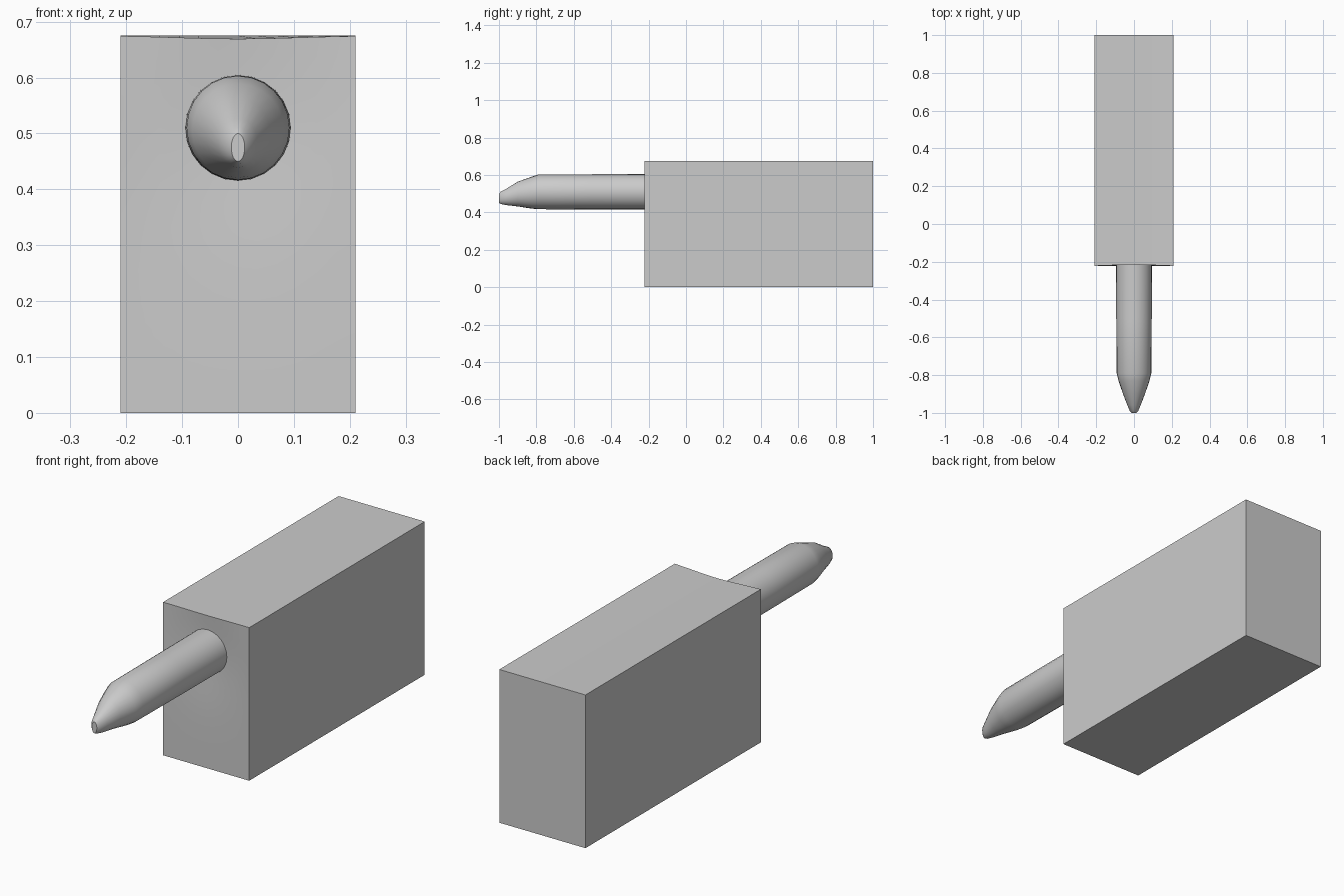
import bpy
import bmesh
import math
from mathutils import Matrix, Vector

cube = bpy.data.objects.get("Cube")
if cube:
    bpy.data.objects.remove(cube, do_unlink=True)

grey = bpy.data.materials.new("plain_grey")
grey.use_nodes = True
grey.diffuse_color = (0.6, 0.6, 0.6, 1)
grey.node_tree.nodes["Principled BSDF"].inputs["Base Color"].default_value = (0.6, 0.6, 0.6, 1)


def finish(name, bm, angle):
    """Turn a bmesh into a named, smooth-shaded grey object."""
    bmesh.ops.recalc_face_normals(bm, faces=bm.faces)
    mesh = bpy.data.meshes.new(name)
    bm.to_mesh(mesh)
    bm.free()
    mesh.materials.append(grey)
    obj = bpy.data.objects.new(name, mesh)
    bpy.context.collection.objects.link(obj)
    bpy.ops.object.select_all(action='DESELECT')
    obj.select_set(True)
    bpy.context.view_layer.objects.active = obj
    bpy.ops.object.shade_smooth_by_angle(angle=math.radians(angle))
    return obj


# Block: a gridded front face, extruded back, slightly hollowed around the rod
WIDTH, HEIGHT, FRONT, BACK = 0.42, 0.675, -0.222, 1.0
ROD_Z = 0.51

bm = bmesh.new()
place = Matrix.Translation((0, FRONT, HEIGHT / 2)) @ Matrix.Rotation(math.pi / 2, 4, 'X')
place = place @ Matrix.Diagonal((WIDTH / 2, HEIGHT / 2, 1, 1))
bmesh.ops.create_grid(bm, x_segments=12, y_segments=18, size=1, matrix=place)
front_verts = list(bm.verts)
extruded = bmesh.ops.extrude_face_region(bm, geom=list(bm.faces), use_keep_orig=True)
back_verts = [g for g in extruded["geom"] if isinstance(g, bmesh.types.BMVert)]
bmesh.ops.translate(bm, verts=back_verts, vec=(0, BACK - FRONT, 0))
for v in front_verts:
    reach = (v.co.x / 0.15) ** 2 + ((v.co.z - ROD_Z) / 0.19) ** 2
    hollow = math.exp(-reach)
    if abs(v.co.x) < WIDTH / 2 - 0.001:
        v.co.y += 0.014 * hollow
    if v.co.z > HEIGHT - 0.001:
        v.co.z -= 0.012 * hollow
finish("block", bm, 30)

# Rod: elliptical rings (y, centre z, half width, half height) down to a drooping tip
rings = [
    (-0.15, 0.51, 0.095, 0.095),
    (-0.50, 0.51, 0.094, 0.094),
    (-0.79, 0.51, 0.092, 0.093),
    (-0.83, 0.505, 0.082, 0.084),
    (-0.90, 0.498, 0.058, 0.066),
    (-0.96, 0.483, 0.035, 0.044),
    (-0.99, 0.478, 0.022, 0.033),
    (-1.00, 0.475, 0.012, 0.025),
]
SIDES = 24
bm = bmesh.new()
loops = []
for y, z, rx, rz in rings:
    angles = [2 * math.pi * i / SIDES for i in range(SIDES)]
    loops.append([bm.verts.new(Vector((rx * math.cos(a), y, z + rz * math.sin(a)))) for a in angles])
for near, far in zip(loops, loops[1:]):
    for i in range(SIDES):
        j = (i + 1) % SIDES
        bm.faces.new((near[i], near[j], far[j], far[i]))
bm.faces.new(loops[0])
bm.faces.new(loops[-1])
finish("rod", bm, 35)
